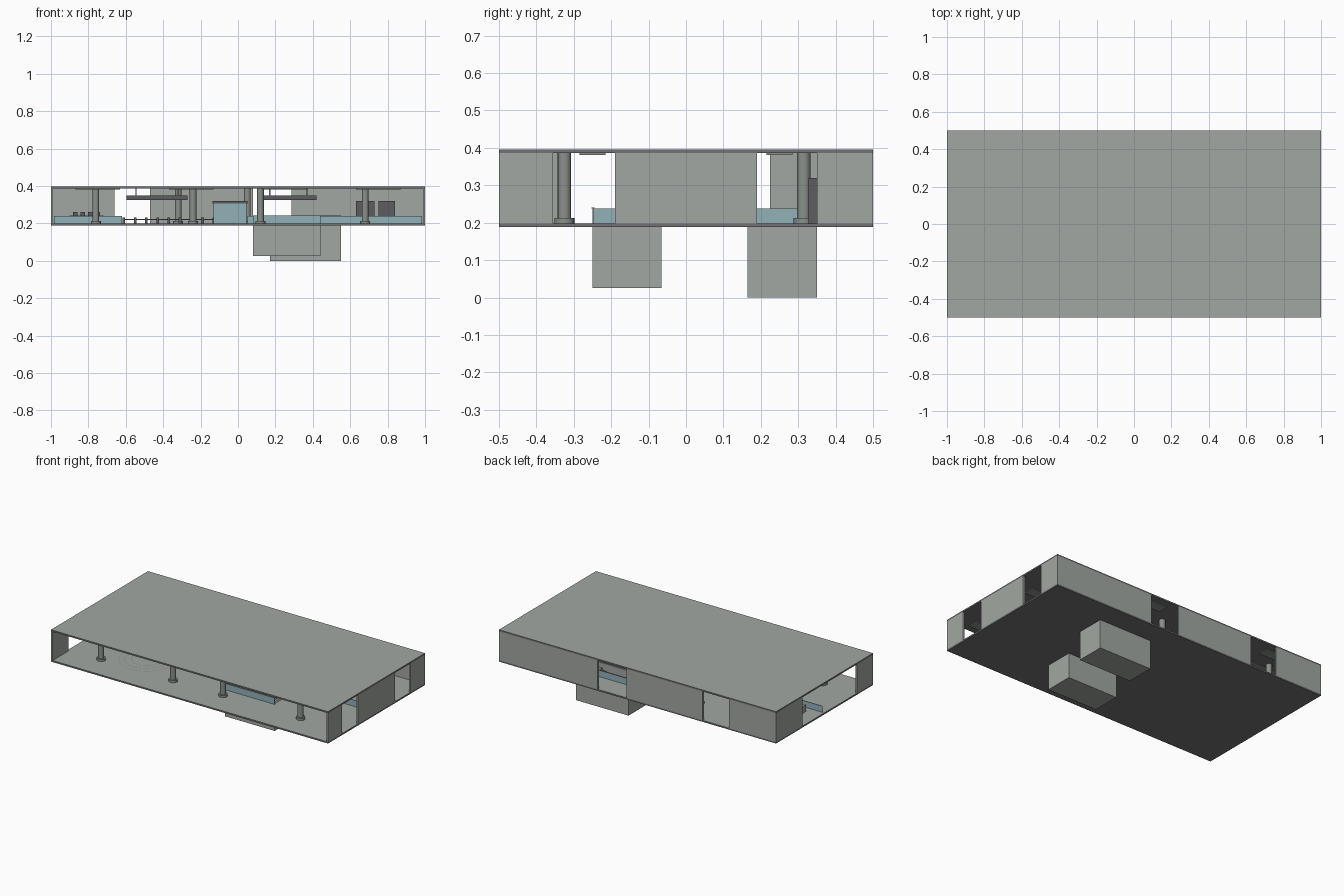
import bpy, bmesh
from math import radians

old = bpy.data.objects.get("Cube")
if old:
    bpy.data.objects.remove(old, do_unlink=True)


def material(name, rgb):
    m = bpy.data.materials.new(name)
    m.use_nodes = True
    m.diffuse_color = (*rgb, 1)
    m.node_tree.nodes["Principled BSDF"].inputs["Base Color"].default_value = (*rgb, 1)
    return m


STONE = material("pale grey stone", (0.36, 0.39, 0.36))
DARK = material("dark grey edge", (0.17, 0.17, 0.18))
GLASS = material("blue glass", (0.29, 0.44, 0.48))
METAL = material("column grey", (0.26, 0.28, 0.26))
SIGN = material("charcoal panel", (0.11, 0.11, 0.12))

FLOOR, CEILING, TOP = 0.198, 0.386, 0.396


def finish(name, bm, *mats):
    mesh = bpy.data.meshes.new(name)
    bm.to_mesh(mesh)
    bm.free()
    for m in mats:
        mesh.materials.append(m)
    obj = bpy.data.objects.new(name, mesh)
    bpy.context.collection.objects.link(obj)
    return obj


def add_box(bm, x, y, z):
    made = bmesh.ops.create_cube(bm, size=1)["verts"]
    for v in made:
        for i, (lo, hi) in enumerate((x, y, z)):
            v.co[i] = lo if v.co[i] < 0 else hi


def boxes(name, mat, *spans):
    bm = bmesh.new()
    for span in spans:
        add_box(bm, *span)
    return finish(name, bm, mat)


def add_cylinder(bm, x, y, z, radius, sides=16):
    made = bmesh.ops.create_cone(bm, cap_ends=True, segments=sides, radius1=radius,
                                 radius2=radius, depth=z[1] - z[0])["verts"]
    bmesh.ops.translate(bm, verts=made, vec=(x, y, sum(z) / 2))


def slab(name, z, holes=()):
    """Slab made of strips around rectangular holes, pale on top and dark elsewhere."""
    xs = sorted({-1, 1, *(v for h in holes for v in h[0])})
    ys = sorted({-0.5, 0.5, *(v for h in holes for v in h[1])})
    bm = bmesh.new()
    for x in zip(xs, xs[1:]):
        for y in zip(ys, ys[1:]):
            cx, cy = sum(x) / 2, sum(y) / 2
            if not any(h[0][0] < cx < h[0][1] and h[1][0] < cy < h[1][1] for h in holes):
                add_box(bm, x, y, z)
    bmesh.ops.remove_doubles(bm, verts=bm.verts, dist=0.0001)
    # remove the walls shared by neighbouring strips
    inner = [f for f in bm.faces if abs(f.normal.z) < 0.5
             and all(len(e.link_faces) > 2 for e in f.edges if abs(e.verts[0].co.z - e.verts[1].co.z) < 0.001)]
    bmesh.ops.delete(bm, geom=inner, context="FACES_ONLY")
    bm.normal_update()
    for f in bm.faces:
        f.material_index = 0 if f.normal.z > 0.5 else 1
    return finish(name, bm, STONE, DARK)


# Stairwells: x range, y range, bottom height
wells = {"front": ((0.08, 0.44), (-0.25, -0.065), 0.025),
         "rear": ((0.17, 0.55), (0.165, 0.35), 0.0)}
T = 0.008
holes = [((x[0] + T, x[1] - T), (y[0] + T, y[1] - T)) for x, y, z in wells.values()]

# Floor and roof
slab("floor_slab", (0.188, FLOOR), holes)
slab("roof_slab", (CEILING, TOP))

# Perimeter walls, with the front left open
W = 0.012
H = (FLOOR, CEILING)
boxes("back_wall", STONE, *[(x, (0.5 - W, 0.5), H)
                            for x in ((-1, -0.66), (-0.47, 0.08), (0.287, 1))])
boxes("left_wall", STONE, *[((1 - W, 1), y, H)
                            for y in ((-0.5, -0.355), (-0.19, 0.19), (0.35, 0.5))])
boxes("right_wall", STONE, *[((-1, W - 1), y, H) for y in ((-0.5, -0.335), (0.225, 0.5))])

for side, (x, y, z) in wells.items():
    # Shaft below the floor
    depth = (z, 0.189)
    boxes(side + "_stair_shaft", STONE,
          (x, y, (z, z + T)),
          ((x[0], x[0] + T), y, depth), ((x[1] - T, x[1]), y, depth),
          (x, (y[0], y[0] + T), depth), (x, (y[1] - T, y[1]), depth))
    # Steps going down towards the right end
    steps, run = 12, (x[1] - x[0] - 2 * T) / 12
    boxes(side + "_stairs", METAL, *[
        ((x[0] + T + i * run, x[0] + T + (i + 1) * run), (y[0] + T, y[1] - T),
         (z + T, z + T + (0.18 - z) * (i + 1) / (steps + 1))) for i in range(steps)])
    # Glass guard on three sides, open where the stairs begin
    rail = (FLOOR, 0.238)
    g = 0.004
    boxes(side + "_glass_guard", GLASS,
          (x, (y[0], y[0] + g), rail), (x, (y[1] - g, y[1]), rail),
          ((x[0], x[0] + g), y, rail))
    boxes(side + "_guard_handrail", METAL,
          *[(x, (v - g, v + g), (0.238, 0.241)) for v in (y[0] + g / 2, y[1] - g / 2)])

# Columns with base collars
bm = bmesh.new()
for y, row in ((-0.325, (-0.76, -0.24, 0.12, 0.68)), (0.315, (-0.76, -0.32, 0.05, 0.68))):
    for x in row:
        add_cylinder(bm, x, y, H, 0.018)
        add_cylinder(bm, x, y, (FLOOR, 0.212), 0.027)
columns = finish("columns", bm, METAL)
bpy.context.view_layer.objects.active = columns
columns.select_set(True)
bpy.ops.object.shade_smooth_by_angle(angle=radians(35))

# Glass fence across the hall
boxes("glass_fence", GLASS, *[(x, (-0.002, 0.002), (FLOOR, 0.238))
                              for x in ((-0.985, -0.62), (0.05, 0.985))])

# Ticket gates between the two fences
gates = [-0.61 + 0.06 * i for i in range(9)]
boxes("ticket_gates", SIGN, *[((x - 0.007, x + 0.007), (-0.05, 0.05), (FLOOR, 0.23)) for x in gates])
boxes("gate_bars", METAL, *[((a, b), (-0.003, 0.003), (0.217, 0.223))
                            for a, b in zip(gates, gates[1:])])

# Ticket office with glazed sides
ox, oy = (-0.13, 0.045), (-0.08, 0.08)
boxes("office_glazing", GLASS, (ox, oy, (FLOOR, 0.305)))
boxes("office_roof", SIGN, ((ox[0] - 0.005, ox[1] + 0.005), (-0.085, 0.085), (0.305, 0.32)))

# Small counters and ticket machines
boxes("counter_screens", SIGN, *[((x - 0.012, x + 0.012), (0.06, 0.08), (0.243, 0.261))
                                 for x in (-0.87, -0.83, -0.79, -0.75)])
boxes("counter", STONE, ((-0.9, -0.72), (0.05, 0.09), (FLOOR, 0.243)))
boxes("ticket_machines", SIGN, *[(x, (0.328, 0.35), (FLOOR, 0.32))
                                 for x in ((0.63, 0.73), (0.75, 0.84))])

# Hanging signs with their rods
signs = ((-0.595, -0.27), (0.12, 0.42))
boxes("hanging_signs", SIGN, *[(x, (-0.01, 0.01), (0.325, 0.35)) for x in signs])
boxes("sign_rods", METAL, *[((v - 0.003, v + 0.003), (-0.003, 0.003), (0.35, CEILING))
                            for a, b in signs for v in (a + 0.05, b - 0.05)])

# Ceiling panels
boxes("ceiling_panels", METAL, *[((x - 0.12, x + 0.12), (y - 0.035, y + 0.035), (0.381, CEILING))
                                 for x in (-0.75, -0.25, 0.25, 0.75)
                                 for y in (-0.42, -0.25, -0.085, 0.085, 0.25, 0.42)])

# Thin inlaid rings on the floor
bm = bmesh.new()
for radius in (0.09, 0.13, 0.165):
    loops = []
    for r in (radius - 0.002, radius + 0.002):
        loops.append(bmesh.ops.create_circle(bm, segments=48, radius=r)["verts"])
    for i in range(48):
        j = (i + 1) % 48
        bm.faces.new((loops[0][i], loops[1][i], loops[1][j], loops[0][j]))
bmesh.ops.recalc_face_normals(bm, faces=bm.faces)
bm.normal_update()
bmesh.ops.reverse_faces(bm, faces=[f for f in bm.faces if f.normal.z < 0])
bmesh.ops.translate(bm, verts=bm.verts, vec=(-0.54, -0.17, FLOOR + 0.001))
finish("floor_rings", bm, METAL)
